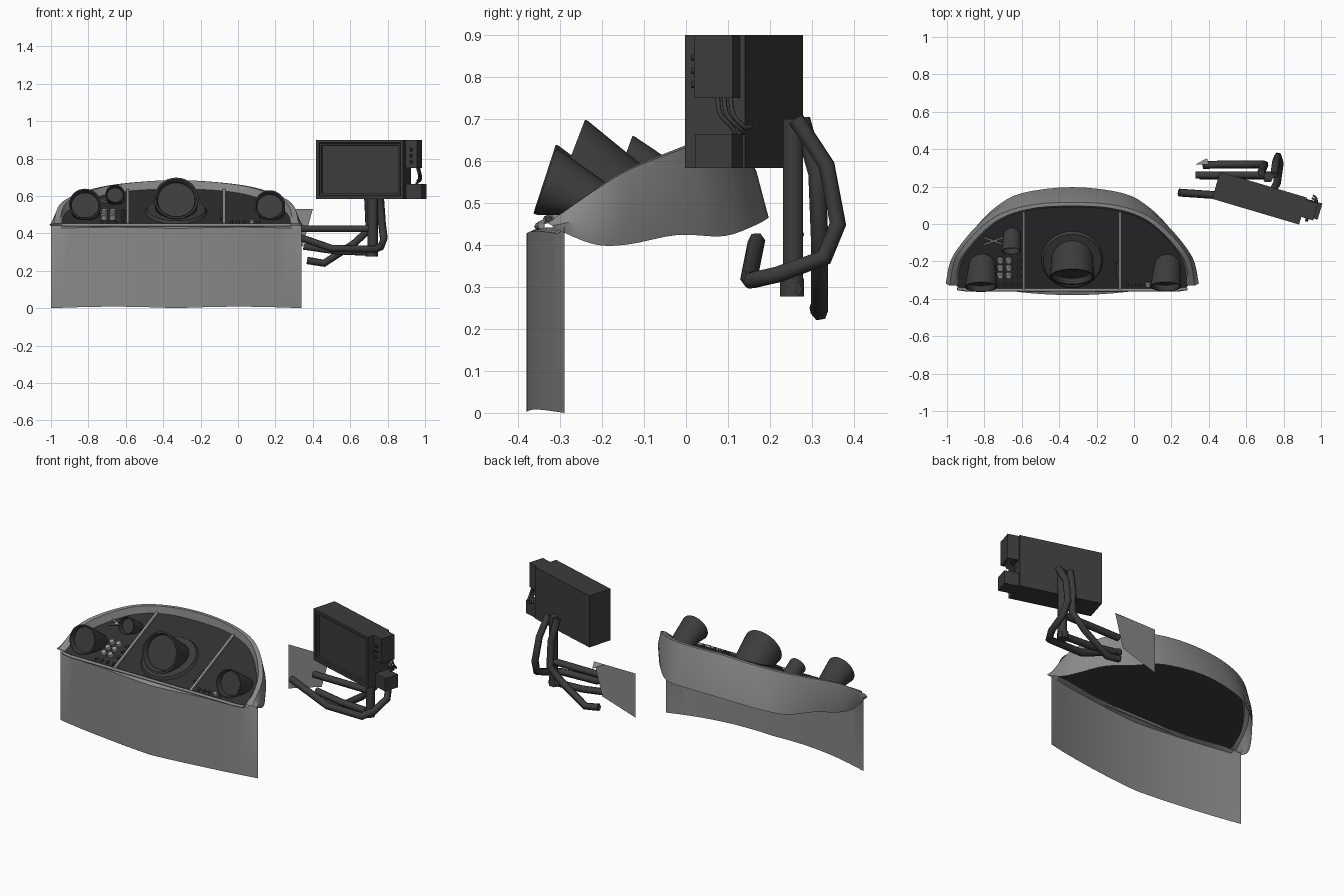
import bpy, bmesh, math
from mathutils import Vector, Matrix

if "Cube" in bpy.data.objects:
    bpy.data.objects.remove(bpy.data.objects["Cube"])

CX = -0.33                       # dashboard centre line
SLOPE = 0.44                     # slope of the instrument plate


def mat(name, v):
    m = bpy.data.materials.new(name)
    m.diffuse_color = (v, v, v, 1)
    m.use_nodes = True
    m.node_tree.nodes["Principled BSDF"].inputs["Base Color"].default_value = m.diffuse_color
    return m


GREY, DARK, BLACK, PALE = mat("grey", .25), mat("dark", .045), mat("black", .03), mat("pale", .3)


def finish(name, bm, m, smooth=None):
    bmesh.ops.recalc_face_normals(bm, faces=bm.faces)
    me = bpy.data.meshes.new(name)
    bm.to_mesh(me)
    bm.free()
    ob = bpy.data.objects.new(name, me)
    bpy.context.collection.objects.link(ob)
    me.materials.append(m)
    if smooth:
        bpy.ops.object.select_all(action='DESELECT')
        ob.select_set(True)
        bpy.context.view_layer.objects.active = ob
        bpy.ops.object.shade_smooth_by_angle(angle=math.radians(smooth))
    return ob


def loft(bm, rows, closed=False):
    vs = [[bm.verts.new(p) for p in r] for r in rows]
    n = len(rows[0])
    for a, b in zip(vs, vs[1:]):
        for i in range(n if closed else n - 1):
            j = (i + 1) % n
            bm.faces.new((a[i], a[j], b[j], b[i]))
    return vs


def box(name, size, loc, m, rot=None):
    bm = bmesh.new()
    M = Matrix.Translation(loc) @ (rot or Matrix()) @ Matrix.Diagonal((*size, 1))
    bmesh.ops.create_cube(bm, size=1, matrix=M)
    return finish(name, bm, m)


def tube(name, pts, r, m=DARK, res=1):
    cu = bpy.data.curves.new(name, 'CURVE')
    cu.dimensions = '3D'
    cu.bevel_depth, cu.bevel_resolution, cu.use_fill_caps = r, res, True
    s = cu.splines.new('POLY')
    s.points.add(len(pts) - 1)
    for q, p in zip(s.points, pts):
        q.co = (*p, 1)
    cu.materials.append(m)
    ob = bpy.data.objects.new(name, cu)
    bpy.context.collection.objects.link(ob)


def smooth_path(pts, n=4):
    P = [Vector(p) for p in pts]
    P = [2 * P[0] - P[1]] + P + [2 * P[-1] - P[-2]]
    out = []
    for a, b, c, d in zip(P, P[1:], P[2:], P[3:]):
        for k in range(n):
            t = k / n
            out.append(.5 * (2*b + (c-a)*t + (2*a-5*b+4*c-d)*t*t + (3*b-a-3*c+d)*t**3))
    return out + [P[-2]]


def mirrored(half):
    """Right half, from centre outward, made into a full left-to-right row."""
    full = [(-p[0], p[1], p[2]) for p in half]
    full = smooth_path(list(reversed(full)) + half[1:])
    return [Vector((p.x + CX, p.y, p.z)) for p in full]


def plate_z(y):
    return .44 + SLOPE * (y + .355)


def shrink(row, f, on_plate=False):
    out = []
    for p in row:
        y = -.3 + (p.y + .3) * f
        out.append(Vector((CX + (p.x - CX) * f, y, plate_z(y) if on_plate else p.z)))
    return out


# Front panel: bowed sheet with a folded top edge
bm = bmesh.new()
rows = []
for z, dy in ((0, 0), (.425, 0), (.442, .03)):
    row = []
    for i in range(25):
        t = i / 12 - 1
        bump = .008 * math.sin(math.pi * abs(t)) if z < .43 else 0
        row.append((CX + .67 * t, min(-.38 + .09 * t * t + dy, -.29), z + bump))
    rows.append(row)
loft(bm, rows)
finish("front_panel", bm, GREY, 30)

# Hood: shell from lower edge, over the rim, down to the plate
rim = mirrored([(0, .115, .685), (.2, .105, .675), (.37, .06, .655), (.49, -.02, .625),
                (.59, -.13, .582), (.635, -.21, .535), (.655, -.33, .452)])
low = mirrored([(0, .197, .465), (.27, .165, .447), (.41, .09, .421), (.52, -.02, .424),
                (.61, -.14, .401), (.65, -.22, .402), (.672, -.315, .44)])
mid = [(a + b) / 2 + Vector(((a.x - CX) * .02, .012 * (1 - abs(a.x - CX)), 0)) for a, b in zip(rim, low)]
bm = bmesh.new()
loft(bm, [low, mid, rim, shrink(rim, .955), shrink(rim, .94, True)])
finish("hood", bm, GREY, 35)

# Instrument plate
inner = shrink(rim, .945, True)
bm = bmesh.new()
fr = [(CX + .6, -.355, plate_z(-.355)), (CX - .6, -.355, plate_z(-.355))]
bm.faces.new([bm.verts.new(p) for p in inner + fr])
finish("instrument_plate", bm, BLACK)
tube("front_lip", [(CX - .615, -.345, .446), (CX - .56, -.353, .444), (CX + .56, -.353, .444),
                   (CX + .615, -.345, .446)], .009, GREY)

# Dividing ridges with a small latch
TILT = Matrix.Rotation(math.atan(SLOPE), 4, 'X')
for name, x, y1 in (("left_ridge", -.59, .065), ("right_ridge", -.075, .065)):
    yc = (y1 - .352) / 2
    box(name, (.014, (y1 + .352) / math.cos(math.atan(SLOPE)), .012), (x, yc, plate_z(yc) + .008), PALE, TILT)
box("latch", (.014, .09, .016), (-.088, -.25, plate_z(-.25) + .01), DARK, TILT)


def gauge(name, c, tilt, r, base_x, base_y, base_r):
    """Hooded dial: skewed cone from a tilted face down to a circle on the plate."""
    ring = [(math.cos(i * math.tau / 32), math.sin(i * math.tau / 32)) for i in range(32)]
    M = Matrix.Translation(c) @ Matrix.Rotation(math.radians(-tilt), 4, 'X')
    B = Matrix.Translation((base_x, base_y, plate_z(base_y) + .003)) @ TILT
    prof = [(r * .84, .03), (r * .88, .005), (r * .92, 0), (r, 0), (r * 1.005, .006)]
    rows = [[M @ Vector((q * u, d, q * v)) for u, v in ring] for q, d in prof]
    rows.append([B @ Vector((base_r * u, base_r * v, 0)) for u, v in ring])
    bm = bmesh.new()
    vs = loft(bm, rows, True)
    bm.faces.new(vs[0])
    finish(name, bm, DARK, 35)


gauge("main_gauge", (CX, -.283, .588), 21, .118, CX, -.176, .11)
gauge("left_gauge", (-.818, -.337, .557), 18, .086, -.812, -.226, .072)
gauge("right_gauge", (.17, -.335, .552), 18, .082, .178, -.226, .07)
gauge("small_gauge", (-.657, -.145, .612), 20, .051, -.653, -.063, .046)


def disc(name, x, y, r, h, m=DARK, top=.8, seg=12):
    bm = bmesh.new()
    M = Matrix.Translation((x, y, plate_z(y) + .003)) @ TILT @ Matrix.Translation((0, 0, h / 2))
    bmesh.ops.create_cone(bm, cap_ends=True, segments=seg, radius1=r, radius2=r * top, depth=h, matrix=M)
    finish(name, bm, m, 30)


# Main gauge bezel, button field, indicator rows
disc("main_bezel", CX, -.19, .165, .016, DARK, .94, 32)
for j in range(3):
    for i in range(2):
        disc("button", -.715 + .045 * i, -.195 - .04 * j, .018, .015, PALE)
    disc("side_button", -.615, -.195 - .04 * j, .011, .012)
for x in (-.73, -.692, -.655, -.615, -.035, 0, .035, .11):
    disc("indicator", x, -.325, .01, .012)
disc("large_indicator", .075, -.325, .014, .014, PALE)
for a in (22, -22):
    box("cross_bar", (.11, .009, .008), (-.75, -.09, plate_z(-.09) + .02), PALE,
        TILT @ Matrix.Rotation(math.radians(a), 4, 'Z'))

# Monitor: local frame, x along the screen, y into the depth, z up
YAW = Matrix.Rotation(math.radians(-16.5), 4, 'Z')
MON = Matrix.Translation((.65, .066, .742)) @ YAW
bm = bmesh.new()
bmesh.ops.create_cube(bm, size=1, matrix=Matrix.Translation((0, .075, 0)) @ Matrix.Diagonal((.485, .15, .316, 1)))
bm.faces.ensure_lookup_table()
face = min(bm.faces, key=lambda f: f.calc_center_median().y)
for thick, depth in ((.022, 0), (.004, -.008), (.014, 0), (.003, -.01)):
    bmesh.ops.inset_region(bm, faces=[face], thickness=thick, depth=depth)
bmesh.ops.transform(bm, matrix=MON, verts=bm.verts)
finish("monitor", bm, DARK)


def mbox(name, size, loc):
    box(name, size, MON @ Vector(loc), DARK, YAW)


mbox("control_box", (.068, .095, .15), (.274, .09, .083))
mbox("lower_box", (.09, .09, .08), (.285, .098, -.118))
for z in (.105, .073, .04):
    M = MON @ Matrix.Translation((.275, .037, z)) @ Matrix.Rotation(math.pi / 2, 4, 'X')
    bm = bmesh.new()
    bmesh.ops.create_cone(bm, cap_ends=True, segments=12, radius1=.009, radius2=.008, depth=.02, matrix=M)
    finish("knob", bm, BLACK, 30)
for i in range(3):
    y = .095 + .016 * i
    tube("cable", [MON @ p for p in smooth_path([(.29, y, .02), (.3, y + .01, -.03),
         (.29, y + .035, -.06), (.27, y + .045, -.09 + .015 * i)])], .006)

# Support arm: post, bars and bent tubes
tube("post", [(.72, .255, .70), (.72, .255, .31)], .028)
tube("post_foot", [(.715, .253, .32), (.715, .253, .277)], .033)
tube("upper_bar", [(.73, .262, .425), (.33, .262, .425)], .02)
tube("lower_bar", [(.74, .258, .295), (.52, .258, .305), (.35, .258, .33)], .02)
tube("outer_arm", [(.75, .262, .70), (.76, .335, .59), (.77, .362, .45), (.78, .33, .37),
                   (.765, .22, .33), (.73, .155, .315), (.50, .15, .32), (.24, .168, .41)], .021)
tube("inner_arm", [(.68, .275, .70), (.695, .312, .57), (.70, .318, .42), (.62, .318, .345),
                   (.46, .318, .24), (.37, .315, .255)], .021)

# Mounting plate with a folded corner
bm = bmesh.new()
v = [bm.verts.new(p) for p in ((.12, .318, .26), (.345, .318, .33), (.40, .318, .53),
                               (.12, .318, .53), (.39, .352, .50), (.33, .319, .53))]
bm.faces.new((v[0], v[1], v[2], v[5], v[3]))
bm.faces.new((v[2], v[4], v[5]))
finish("mounting_plate", bm, GREY)
